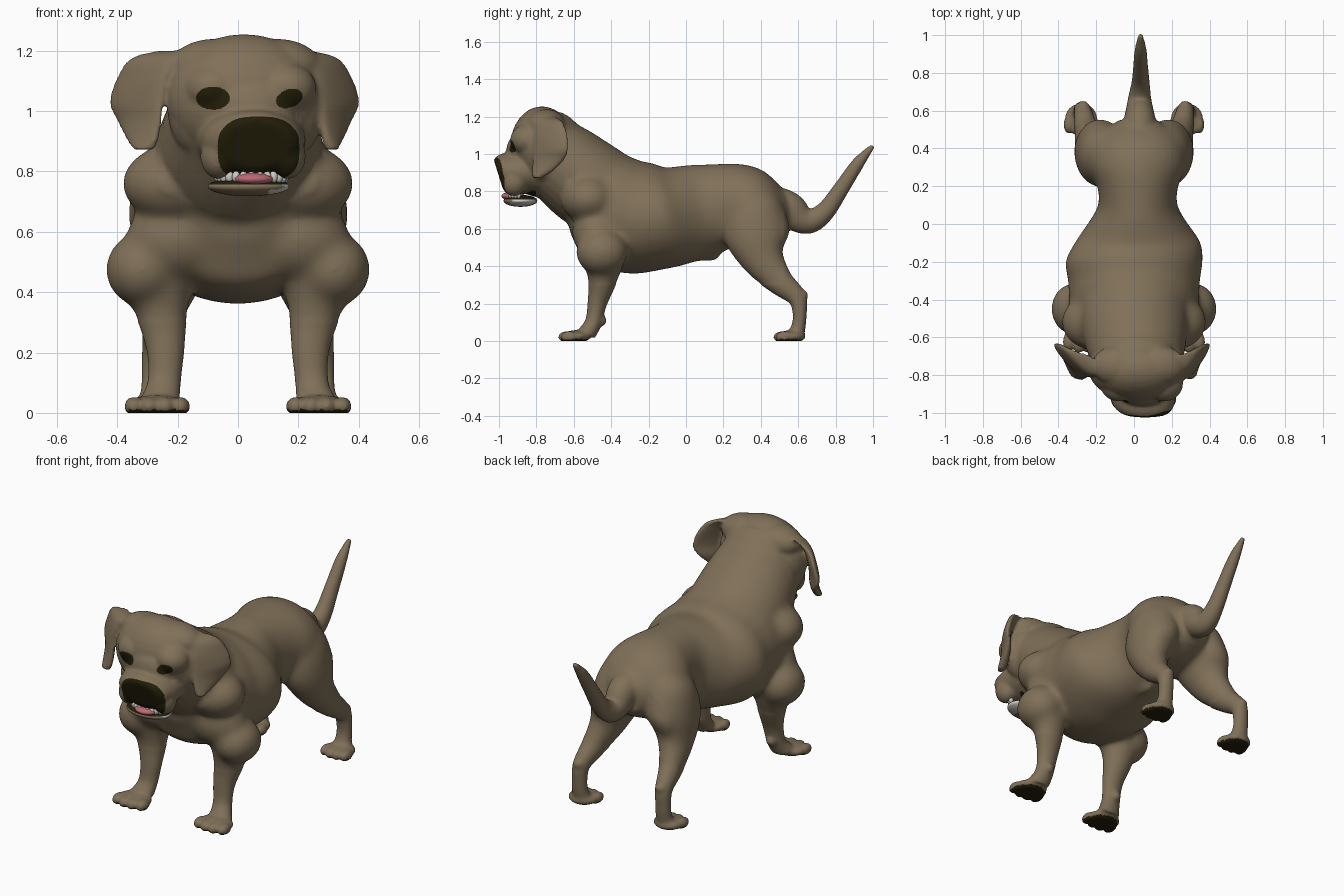
import bpy, bmesh, math
from mathutils import Vector, Matrix

old = bpy.data.objects.get("Cube")
if old:
    bpy.data.objects.remove(old, do_unlink=True)


def material(name, rgb):
    m = bpy.data.materials.new(name)
    m.use_nodes = True
    m.diffuse_color = (*rgb, 1)
    m.node_tree.nodes["Principled BSDF"].inputs["Base Color"].default_value = (*rgb, 1)
    return m


FUR = material("brown_fur", (0.215, 0.162, 0.098))
DARK = material("dark_skin", (0.016, 0.013, 0.003))
PINK = material("pink_tongue", (0.5, 0.14, 0.17))
WHITE = material("tooth_white", (0.6, 0.59, 0.55))


def smooth_stations(pts, steps=5):
    """Catmull-Rom interpolation of station tuples."""
    out = []
    for i in range(len(pts) - 1):
        p = [Vector(pts[min(max(i + k, 0), len(pts) - 1)]) for k in (-1, 0, 1, 2)]
        for s in range(steps):
            t = s / steps
            out.append(0.5 * (2 * p[1] + (p[2] - p[0]) * t
                       + (2 * p[0] - 5 * p[1] + 4 * p[2] - p[3]) * t ** 2
                       + (3 * p[1] - p[0] - 3 * p[2] + p[3]) * t ** 3))
    return out + [Vector(pts[-1])]


def skin_rings(bm, rings, n=28):
    """Close a loft through (centre, u, v) ellipses."""
    loops = [[bm.verts.new(c + u * math.cos(2 * math.pi * k / n) + v * math.sin(2 * math.pi * k / n))
              for k in range(n)] for c, u, v in rings]
    faces = [bm.faces.new((a[k], a[(k + 1) % n], b[(k + 1) % n], b[k]))
             for a, b in zip(loops, loops[1:]) for k in range(n)]
    faces += [bm.faces.new(loops[0]), bm.faces.new(loops[-1])]
    bmesh.ops.recalc_face_normals(bm, faces=faces)


def tube(bm, stations, side=1):
    """Stations are x, y, z, half width across x, half depth."""
    st = smooth_stations(stations)
    rings = []
    for i, s in enumerate(st):
        d = st[min(i + 1, len(st) - 1)] - st[max(i - 1, 0)]
        v = Vector((0, -d[2], d[1])).normalized()
        rings.append((Vector((s[0] * side, s[1], s[2])), Vector((s[3], 0, 0)), v * s[4]))
    skin_rings(bm, rings)


def ball(bm, centre, radii, segs=32):
    m = Matrix.Translation(centre) @ Matrix.Diagonal((*radii, 1))
    bmesh.ops.create_uvsphere(bm, u_segments=segs, v_segments=segs // 2, radius=1, matrix=m)


def finish(bm, name, mats, rule=None):
    me = bpy.data.meshes.new(name)
    bm.to_mesh(me)
    bm.free()
    ob = bpy.data.objects.new(name, me)
    bpy.context.collection.objects.link(ob)
    for m in mats:
        me.materials.append(m)
    for p in me.polygons:
        p.use_smooth = True
        if rule:
            p.material_index = rule(p.center, p.normal)
    return ob


bm = bmesh.new()

# Trunk, from rump to chest
tube(bm, [(.02, .55, .69, .10, .10), (.02, .48, .69, .20, .155), (.02, .4, .70, .25, .20),
          (.02, .3, .72, .255, .225), (.02, .2, .72, .215, .23), (.02, .1, .70, .21, .25),
          (.02, 0, .68, .265, .26), (.02, -.1, .66, .335, .27), (0, -.2, .66, .365, .295),
          (0, -.3, .665, .35, .305), (0, -.4, .69, .345, .31), (0, -.5, .715, .32, .28),
          (0, -.56, .725, .25, .22), (0, -.61, .73, .17, .15)])

# Neck, loose neck skin and breast
tube(bm, [(0, -.38, .75, .28, .24), (0, -.53, .85, .285, .24), (.01, -.66, .95, .26, .225),
          (.02, -.77, 1.02, .23, .2)])
for s in (1, -1):
    ball(bm, (s * .21, -.52, .76), (.175, .15, .13))
    ball(bm, (s * .2, -.48, .58), (.17, .13, .14))

# Skull, brows, cheeks, muzzle and lips
ball(bm, (.02, -.77, 1.04), (.26, .17, .215))
ball(bm, (.02, -.69, 1.04), (.2, .14, .185))
ball(bm, (.045, -.87, 1.01), (.15, .092, .11))
tube(bm, [(.03, -.76, .92, .19, .15), (.045, -.87, .905, .18, .12), (.05, -.95, .9, .165, .108),
          (.055, -.985, .895, .145, .1), (.06, -1.003, .89, .115, .08)])
for s in (1, -1):
    ball(bm, (.04 + s * .12, -.845, 1.075), (.1, .095, .085))
    ball(bm, (.025 + s * .16, -.76, 1.02), (.1, .11, .17))
    ball(bm, (.05 + s * .115, -.92, .85), (.06, .068, .075))
    ball(bm, (.025 + s * .1, -.75, 1.15), (.15, .11, .09))
ball(bm, (.04, -.79, .84), (.13, .09, .07))

# Ears: slanted flaps given by front and back edges, then height
EAR = [(.13, -.79, .24, -.69, 1.2), (.2, -.80, .33, -.66, 1.175), (.235, -.81, .375, -.635, 1.11),
       (.25, -.815, .40, -.63, 1.03), (.255, -.82, .375, -.65, .97),
       (.265, -.825, .345, -.71, .91), (.28, -.82, .32, -.77, .872)]
for s in (1, -1):
    rings = []
    for fx, fy, bx, by, z in smooth_stations(EAR):
        f = Vector((s * (fx + (.02 if s > 0 else 0)), fy, z))
        b = Vector((s * (bx + (0 if s > 0 else .025)), by, z))
        u = (b - f) / 2
        rings.append(((f + b) / 2, u, Vector((-u.y, u.x, 0)).normalized() * .024))
    skin_rings(bm, rings)

# Legs and paws
FORE = [(.24, -.45, .6, .11, .13), (.265, -.44, .43, .115, .11), (.252, -.45, .31, .083, .075),
        (.24, -.475, .2, .062, .052), (.245, -.495, .1, .056, .045), (.26, -.53, .04, .068, .05)]
HIND = [(.13, .36, .82, .06, .06), (.15, .37, .74, .13, .14), (.18, .375, .58, .135, .18),
        (.215, .41, .44, .1, .12), (.25, .5, .32, .068, .075), (.27, .592, .235, .048, .052),
        (.275, .608, .15, .045, .038), (.275, .602, .08, .047, .038), (.275, .585, .03, .06, .045)]
for s in (1, -1):
    tube(bm, FORE, s)
    tube(bm, HIND, s)
    ball(bm, (s * .315, -.45, .475), (.125, .14, .125))
    ball(bm, (s * .245, -.45, .11), (.03, .025, .03))
    ball(bm, (s * .27, .617, .245), (.035, .037, .03))
    for x, y, w in ((.268, -.585, .1), (.28, .565, .085)):
        ball(bm, (s * x, y, .025), (w, .075, .034))
        for k in (-1.5, -.5, .5, 1.5):
            ball(bm, (s * x + k * w * .52, y - .057 + abs(k) * .012, .022),
                 (w * .32, .05, .032), 16)

# Tail and belly tuft
tube(bm, [(.025, .42, .76, .09, .08), (.03, .54, .715, .085, .09), (.03, .61, .655, .072, .078),
          (.03, .675, .645, .06, .065), (.035, .75, .70, .048, .052), (.035, .83, .815, .04, .043),
          (.035, .92, .95, .032, .034), (.035, 1.0, 1.045, .014, .013)])
ball(bm, (.02, .12, .455), (.035, .07, .035))

# Fuse everything into one smooth skin
raw = finish(bm, "body_skin_source", [FUR])
fuse = raw.modifiers.new("fuse", 'REMESH')
fuse.mode = 'VOXEL'
fuse.voxel_size = .0095
relax = raw.modifiers.new("relax", 'SMOOTH')
relax.factor = .5
relax.iterations = 7
bpy.context.view_layer.update()
deps = bpy.context.evaluated_depsgraph_get()
fused = bpy.data.meshes.new_from_object(raw.evaluated_get(deps))
bpy.data.objects.remove(raw, do_unlink=True)

bm = bmesh.new()
bm.from_mesh(fused)
bpy.data.meshes.remove(fused)

# Blend the muscles of trunk, neck and upper legs, leaving head, paws and tail crisp
muscle = [v for v in bm.verts if -.66 < v.co.y < .52 and v.co.z > .3
          and not (v.co.y < -.6 and v.co.z > .86 and abs(v.co.x) > .27)]
for _ in range(35):
    bmesh.ops.smooth_vert(bm, verts=muscle, factor=.5, use_axis_x=True, use_axis_y=True, use_axis_z=True)
for v in bm.verts:
    v.co.z = max(v.co.z, 0)

# Finer faces on the front of the face for clean eye and nose outlines
fine = {e for f in bm.faces for e in f.edges
        if f.calc_center_median().y < -.88 and f.normal.y < -.1 and f.calc_center_median().z > .76}
bmesh.ops.subdivide_edges(bm, edges=list(fine), cuts=3, use_grid_fill=True)


def oval(c, x, z, a, b, power=2, tilt=0):
    dx = c.x - x
    return abs(dx / a) ** power + abs((c.z - z - tilt * dx) / b) ** power < 1


def skin_colour(c, n):
    """Dark eyes, nose patch and soles; fur elsewhere."""
    if c.y < -.8 and n.y < -.1:
        if oval(c, -.083, 1.043, .056, .038) or oval(c, .17, 1.042, .044, .031, 2, .2):
            return 1
        if oval(c, .068, .876, .135 - .25 * max(0, c.z - .92), .106, 3):
            return 1
    return 1 if c.z < .011 else 0


finish(bm, "dog_body", [FUR, DARK], skin_colour)

# Lower jaw: dark lip on top, fur chin in front, pale side
bm = bmesh.new()
ball(bm, (.035, -.885, .75), (.135, .09, .032), 64)
finish(bm, "lower_jaw", [FUR, DARK, WHITE],
       lambda c, n: 1 if c.z > .757 else (2 if c.x > .1 and n.y > -.6 else 0))

# Tongue and teeth
bm = bmesh.new()
ball(bm, (.05, -.925, .775), (.07, .062, .024))
finish(bm, "tongue", [PINK])
bm = bmesh.new()
for i in range(13):
    a = math.pi * (.04 + .92 * i / 12)
    ball(bm, (.045 + .11 * math.cos(a), -.885 - .07 * math.sin(a), .782), (.014, .012, .02), 12)
finish(bm, "lower_teeth", [WHITE])
